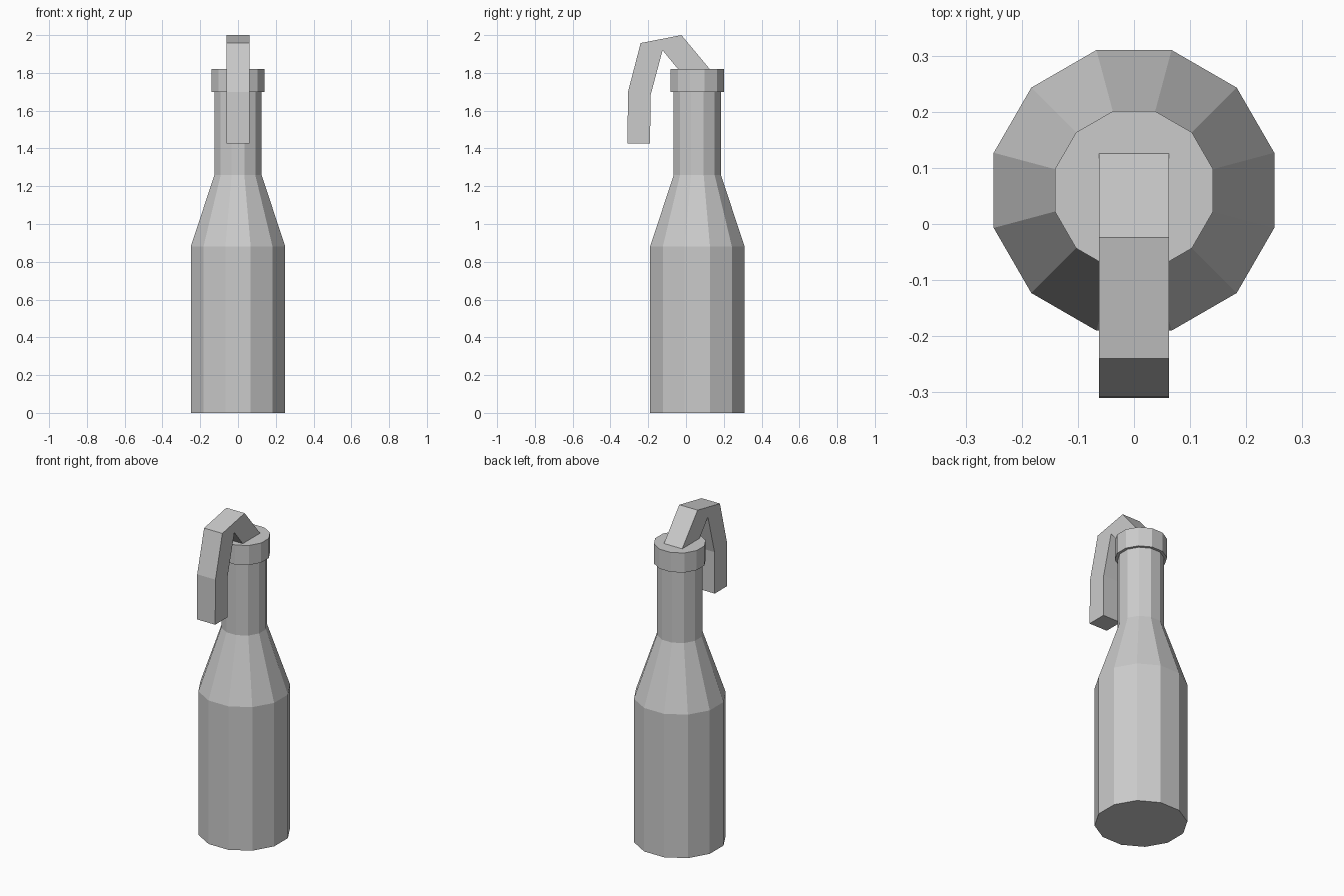
import bpy, bmesh, math

if "Cube" in bpy.data.objects:
    bpy.data.objects.remove(bpy.data.objects["Cube"])

grey = bpy.data.materials.new("plain grey")
grey.diffuse_color = (0.6, 0.6, 0.6, 1)
grey.use_nodes = True
grey.node_tree.nodes["Principled BSDF"].inputs["Base Color"].default_value = grey.diffuse_color

SIDES = 12
CENTRE_Y = 0.06


def finish(name, bm):
    bmesh.ops.recalc_face_normals(bm, faces=bm.faces)
    mesh = bpy.data.meshes.new(name)
    bm.to_mesh(mesh)
    bm.free()
    mesh.materials.append(grey)
    bpy.context.collection.objects.link(bpy.data.objects.new(name, mesh))


def lathe(name, profile):
    """Closed 12-sided turned part; profile holds (distance to flat side, z)."""
    bm = bmesh.new()
    rings = []
    for flat, z in profile:
        r = flat / math.cos(math.pi / SIDES)
        angles = [(i + 0.5) * math.tau / SIDES for i in range(SIDES)]
        rings.append([bm.verts.new((r * math.cos(a), CENTRE_Y + r * math.sin(a), z))
                      for a in angles])
    for low, high in zip(rings, rings[1:]):
        for i in range(SIDES):
            j = (i + 1) % SIDES
            bm.faces.new((low[i], low[j], high[j], high[i]))
    bm.faces.new(rings[0])
    bm.faces.new(rings[-1])
    finish(name, bm)


def strip(name, outer, inner, half_width):
    """Bent strap: matching outer and inner (y, z) paths, extruded along x."""
    bm = bmesh.new()
    sections = [[bm.verts.new((x, y, z)) for x, (y, z) in
                 ((-half_width, o), (half_width, o), (half_width, i), (-half_width, i))]
                for o, i in zip(outer, inner)]
    for a, b in zip(sections, sections[1:]):
        for i in range(4):
            j = (i + 1) % 4
            bm.faces.new((a[i], a[j], b[j], b[i]))
    bm.faces.new(sections[0])
    bm.faces.new(sections[-1])
    finish(name, bm)


# Bottle body, shoulder, neck and lip in one turned shape
lathe("bottle", [(0.25, 0), (0.25, 0.88), (0.125, 1.26), (0.125, 1.70),
                 (0.141, 1.70), (0.141, 1.82)])

# Cloth wick folded over the lip and hanging down the front
strip("cloth_wick",
      [(0.13, 1.815), (-0.024, 2.0), (-0.24, 1.958), (-0.307, 1.70), (-0.31, 1.425)],
      [(-0.038, 1.815), (-0.124, 1.92), (-0.124, 1.92), (-0.188, 1.68), (-0.19, 1.425)],
      0.062)

# Merge the wick's doubled inner corner
wick = bpy.data.objects["cloth_wick"].data
bm = bmesh.new()
bm.from_mesh(wick)
bmesh.ops.remove_doubles(bm, verts=bm.verts, dist=0.0001)
bmesh.ops.recalc_face_normals(bm, faces=bm.faces)
bm.to_mesh(wick)
bm.free()
